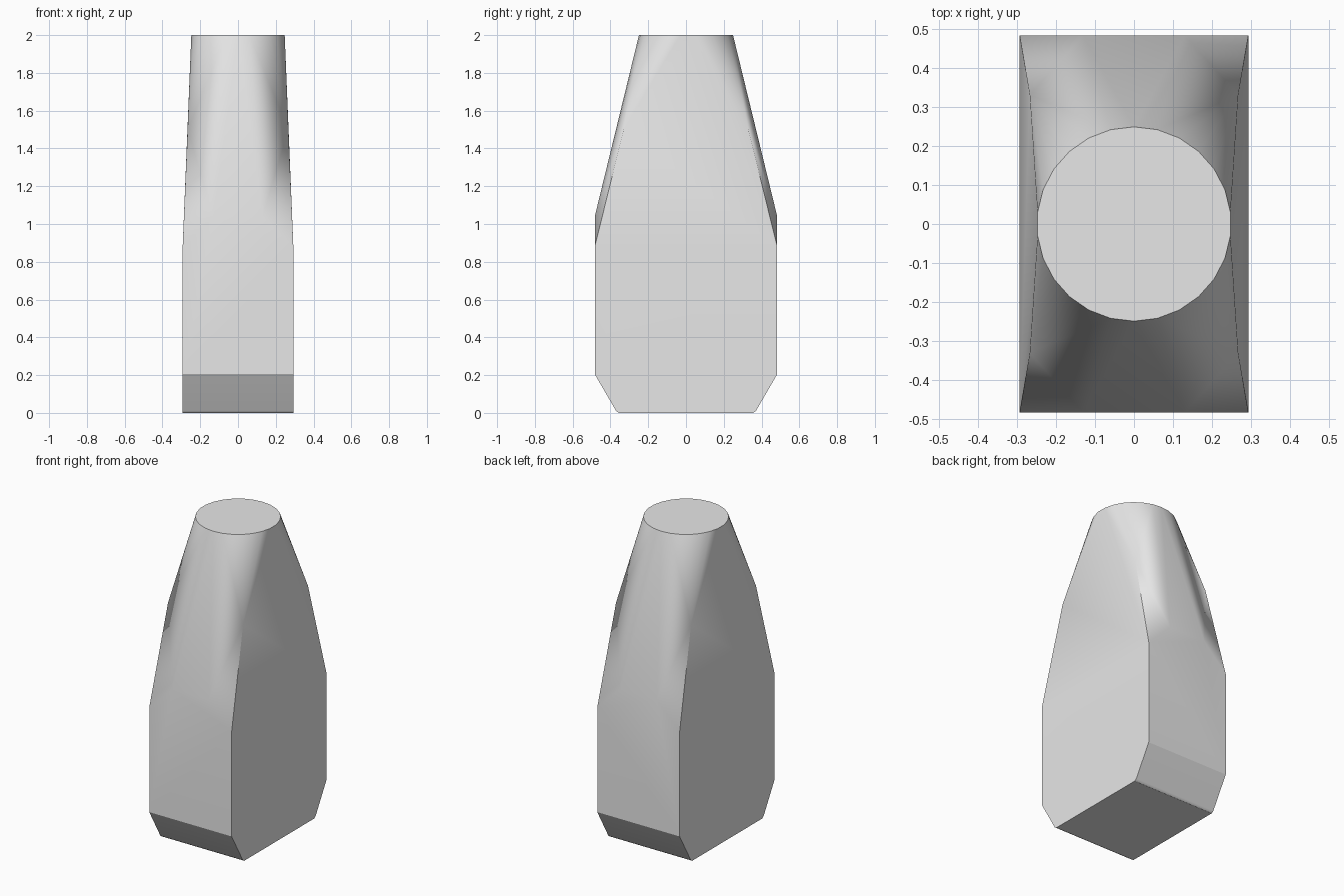
import bpy, bmesh
from math import sin, cos, radians, tau

cube = bpy.data.objects.get("Cube")
if cube:
    bpy.data.objects.remove(cube)

# One plain grey material
grey = bpy.data.materials.new("light_grey")
grey.use_nodes = True
colour = (0.8, 0.8, 0.8, 1)
grey.diffuse_color = colour
grey.node_tree.nodes["Principled BSDF"].inputs["Base Color"].default_value = colour

HALF_X, HALF_Y = 0.293, 0.483
TOP_R, SIDES = 0.249, 26

# Key points of one quarter, mirrored in x and y
quarter = [
    (HALF_X, 0.355, 0),          # base
    (HALF_X, 0.37, 0.01),        # softened base edge
    (HALF_X, HALF_Y, 0.205),     # chamfer top
    (HALF_X, HALF_Y, 0.88),      # shoulder corner
    (0.13, HALF_Y, 1.04),        # shoulder arch
    (0.267, 0.33, 1.5),          # taper corner
]
points = [(sx * x, sy * y, z) for x, y, z in quarter
          for sx in (-1, 1) for sy in (-1, 1)]

# Round top
points += [(TOP_R * sin(i * tau / SIDES), TOP_R * cos(i * tau / SIDES), 2)
           for i in range(SIDES)]

# Wrap the points in a convex skin
bm = bmesh.new()
for p in points:
    bm.verts.new(p)
bmesh.ops.convex_hull(bm, input=bm.verts[:])
loose = [v for v in bm.verts if not v.link_faces]
bmesh.ops.delete(bm, geom=loose, context="VERTS")
bmesh.ops.dissolve_limit(bm, angle_limit=radians(0.5),
                         verts=bm.verts[:], edges=bm.edges[:])
bmesh.ops.recalc_face_normals(bm, faces=bm.faces[:])

mesh = bpy.data.meshes.new("tapered_block")
bm.to_mesh(mesh)
bm.free()
mesh.materials.append(grey)
block = bpy.data.objects.new("tapered_block", mesh)
bpy.context.collection.objects.link(block)

# Smooth shading with crisp edges, and flat large faces
bpy.ops.object.select_all(action="DESELECT")
block.select_set(True)
bpy.context.view_layer.objects.active = block
bpy.ops.object.shade_smooth_by_angle(angle=radians(30))
weighted = block.modifiers.new("flat_large_faces", "WEIGHTED_NORMAL")
weighted.keep_sharp = True
